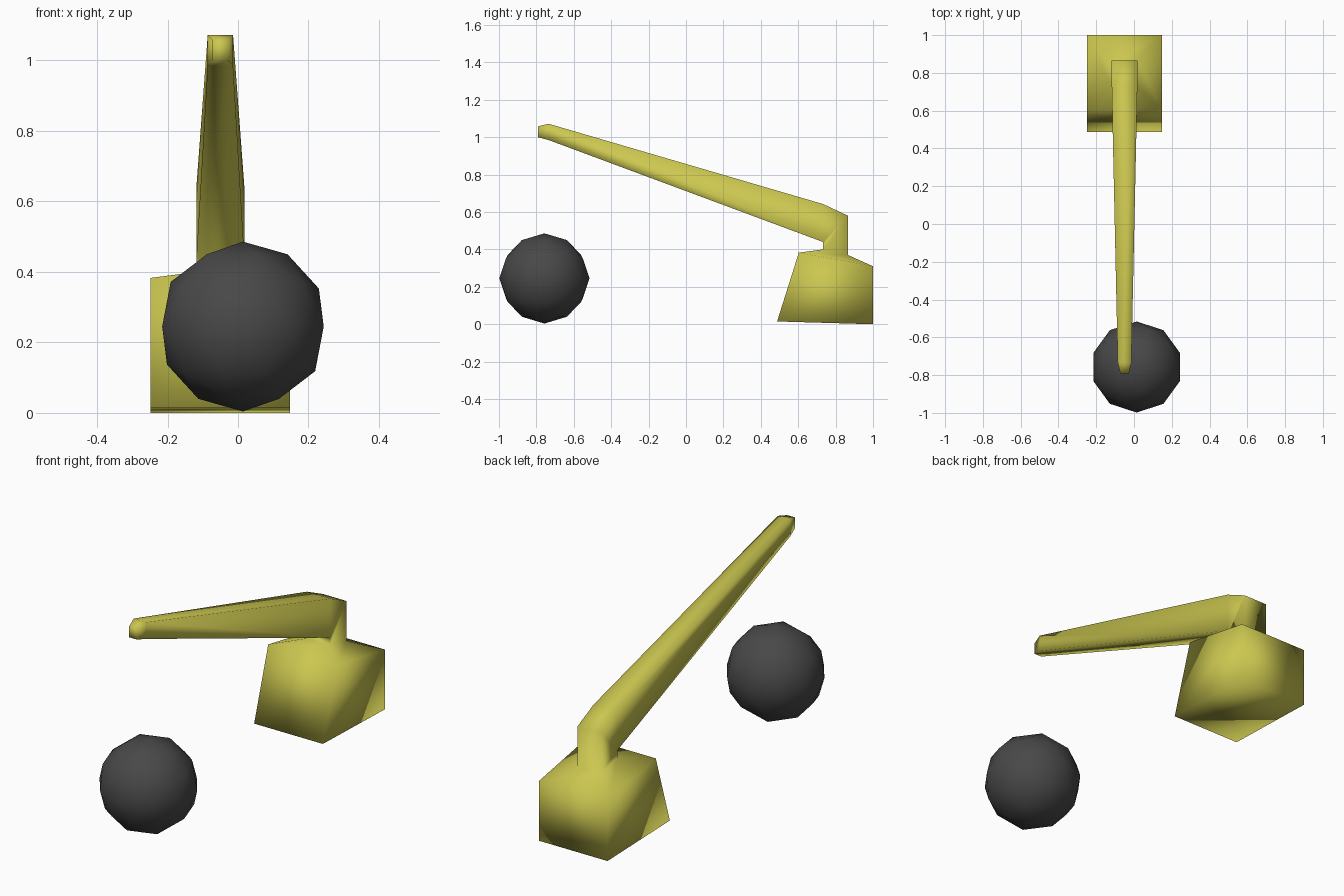
import bpy, bmesh

if "Cube" in bpy.data.objects:
    bpy.data.objects.remove(bpy.data.objects["Cube"])


def material(name, color):
    mat = bpy.data.materials.new(name)
    mat.diffuse_color = (*color, 1)
    mat.use_nodes = True
    mat.node_tree.nodes["Principled BSDF"].inputs["Base Color"].default_value = mat.diffuse_color
    return mat


def finish(bm, name, mat):
    """Turn a bmesh into a smooth-shaded object."""
    for f in bm.faces:
        f.smooth = True
    mesh = bpy.data.meshes.new(name)
    bm.to_mesh(mesh)
    bm.free()
    mesh.materials.append(mat)
    obj = bpy.data.objects.new(name, mesh)
    bpy.context.collection.objects.link(obj)
    return obj


yellow = material("yellow_paint", (0.60, 0.57, 0.08))
black = material("dark_iron", (0.065, 0.065, 0.065))

# Cab, neck and boom: one skin lofted through four-sided sections
# (half width, front/lower edge y z, back/upper edge y z)
CX = -0.05
sections = [
    (0.198, (0.487, 0.015), (1.00, 0.00)),     # cab floor
    (0.198, (0.603, 0.383), (1.00, 0.31)),     # cab roof edge
    (0.068, (0.732, 0.40), (0.866, 0.37)),     # neck base
    (0.068, (0.732, 0.44), (0.866, 0.58)),     # neck top
    (0.068, (0.732, 0.44), (0.735, 0.642)),    # boom root
    (0.036, (-0.735, 0.985), (-0.735, 1.072)), # boom tip
    (0.022, (-0.792, 1.00), (-0.792, 1.058)),  # rounded nose
]
bm = bmesh.new()
rings = [[bm.verts.new((CX + s * w, *p))
          for s, p in ((-1, a), (1, a), (1, b), (-1, b))]
         for w, a, b in sections]
for lower, upper in zip(rings, rings[1:]):
    for i in range(4):
        j = (i + 1) % 4
        bm.faces.new((lower[i], lower[j], upper[j], upper[i]))
bm.faces.new(rings[0][::-1])
bm.faces.new(rings[-1])
bmesh.ops.remove_doubles(bm, verts=bm.verts, dist=0.001)
bmesh.ops.recalc_face_normals(bm, faces=bm.faces)
finish(bm, "cab_and_boom", yellow)

# Wrecking ball
bm = bmesh.new()
bmesh.ops.create_icosphere(bm, subdivisions=2, radius=0.241)
ball = finish(bm, "wrecking_ball", black)
ball.location = (0.014, -0.757, 0.245)
